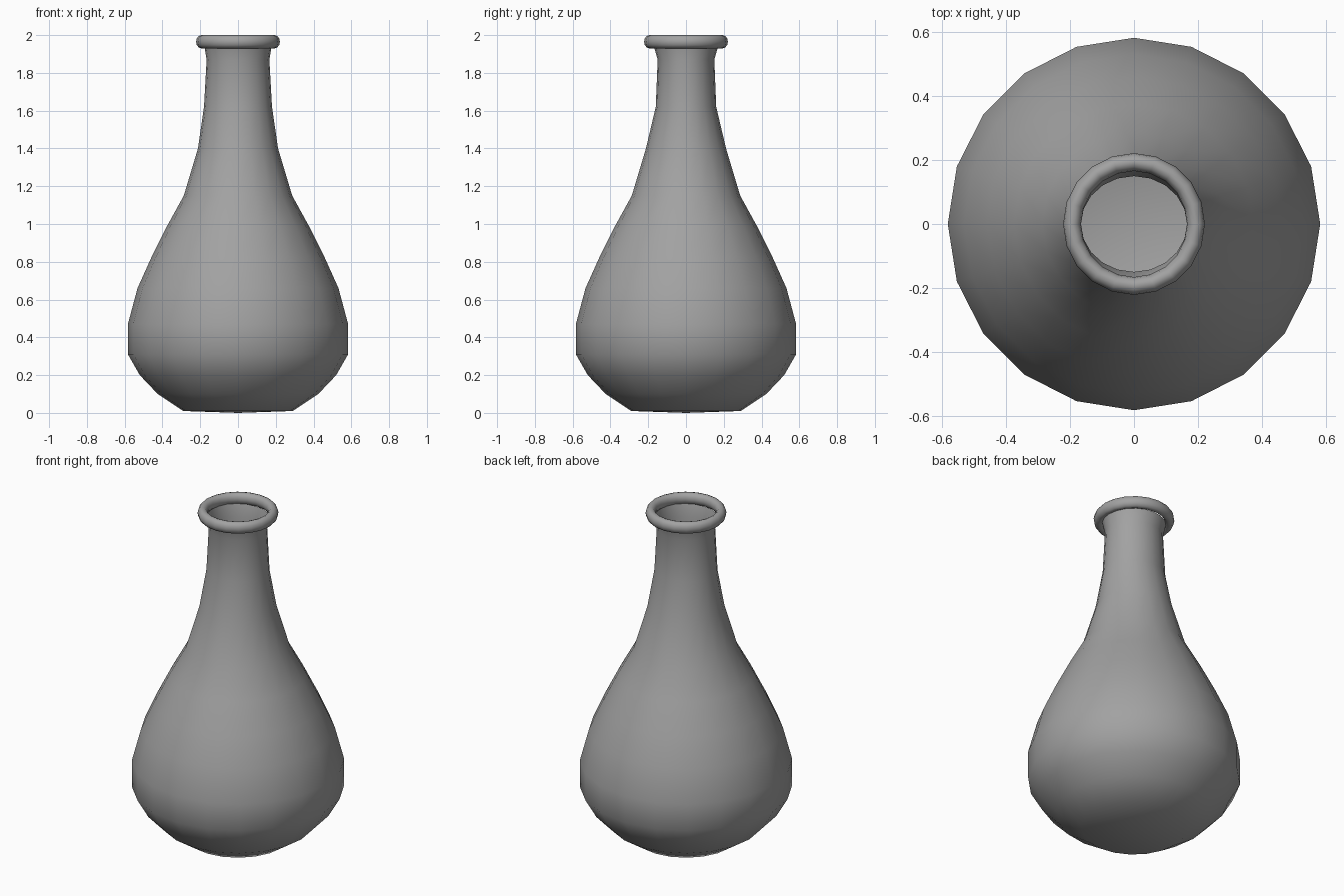
import bpy
import bmesh
from math import cos, sin, pi

cube = bpy.data.objects.get("Cube")
if cube:
    bpy.data.objects.remove(cube, do_unlink=True)

SIDES = 20

grey = bpy.data.materials.new("plain grey")
grey.use_nodes = True
colour = (0.36, 0.36, 0.36, 1)
grey.diffuse_color = colour
grey.node_tree.nodes["Principled BSDF"].inputs["Base Color"].default_value = colour


def lathe(name, rings, closed=False):
    """Skin a stack of elliptical rings given as (x radius, y radius, z)."""
    bm = bmesh.new()
    loops = []
    for rx, ry, z in rings:
        angles = [2 * pi * i / SIDES for i in range(SIDES)]
        loops.append([bm.verts.new((rx * cos(a), ry * sin(a), z)) for a in angles])
    pairs = list(zip(loops, loops[1:]))
    if closed:
        pairs.append((loops[-1], loops[0]))
    for low, high in pairs:
        for i in range(SIDES):
            j = (i + 1) % SIDES
            bm.faces.new((low[i], low[j], high[j], high[i]))
    if not closed:
        # Shallow base fan
        centre = bm.verts.new((0, 0, 0))
        for i in range(SIDES):
            bm.faces.new((centre, loops[0][(i + 1) % SIDES], loops[0][i]))
    for face in bm.faces:
        face.smooth = True
    mesh = bpy.data.meshes.new(name)
    bm.to_mesh(mesh)
    bm.free()
    mesh.materials.append(grey)
    obj = bpy.data.objects.new(name, mesh)
    bpy.context.collection.objects.link(obj)
    return obj


# Round belly and shoulder
belly = [(0.29, 0.01), (0.425, 0.1), (0.52, 0.2), (0.583, 0.31), (0.583, 0.47),
         (0.532, 0.66), (0.46, 0.82), (0.375, 0.99), (0.287, 1.15), (0.212, 1.4)]
# Neck, slightly narrower from front to back
neck = [(0.18, 0.16, 1.62), (0.166, 0.15, 1.87), (0.178, 0.17, 1.94)]
lathe("bottle_body", [(r, r, z) for r, z in belly] + neck)

# Rolled rim around the open mouth
steps = 12
rim = []
for k in range(steps):
    a = 2 * pi * k / steps
    r = 0.194 + 0.028 * cos(a)
    rim.append((r, r, 1.965 + 0.035 * sin(a)))
lathe("mouth_rim", rim, closed=True)
